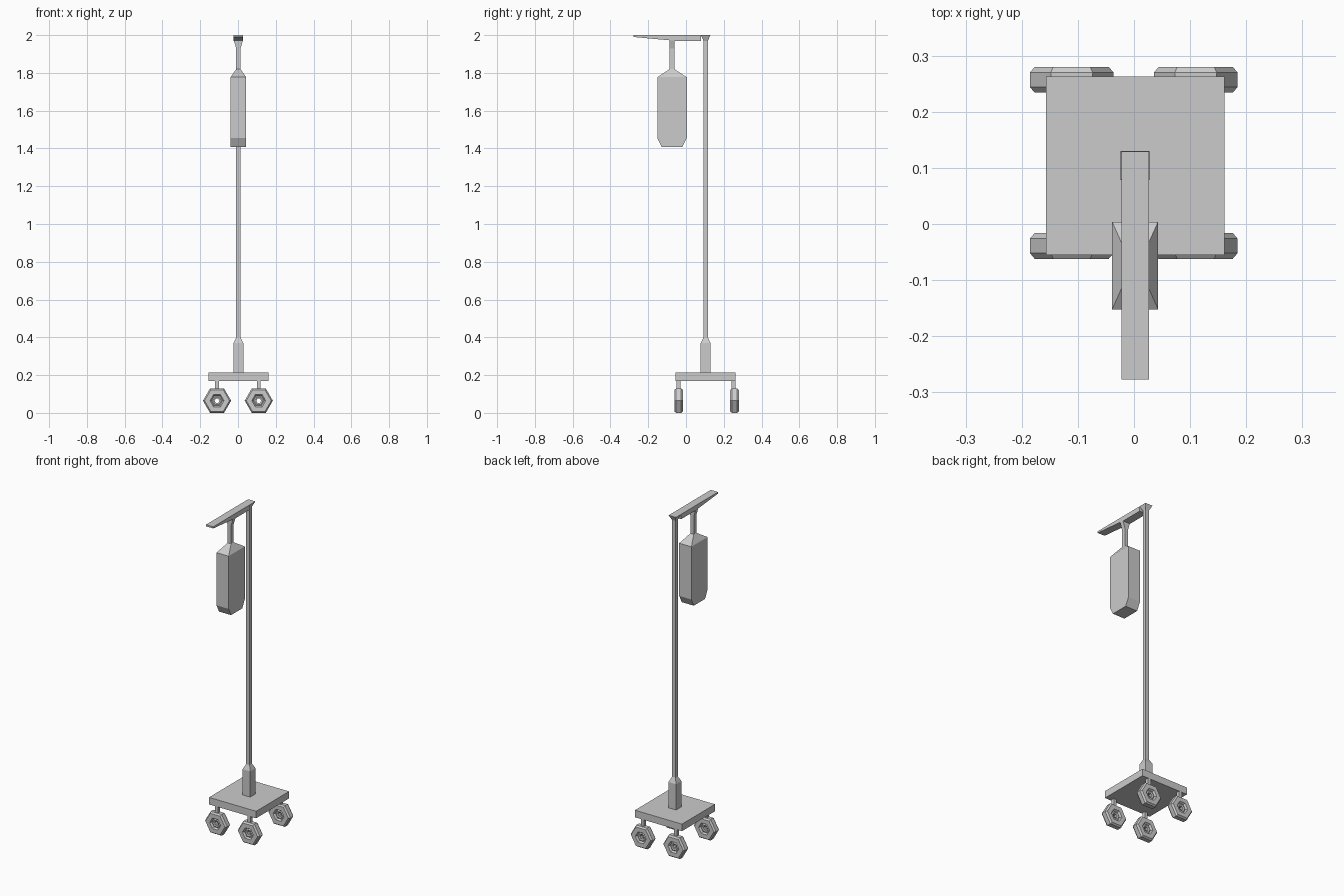
import bpy, bmesh, math

if "Cube" in bpy.data.objects:
    bpy.data.objects.remove(bpy.data.objects["Cube"])


def finish(name, bm):
    bmesh.ops.recalc_face_normals(bm, faces=bm.faces)
    me = bpy.data.meshes.new(name)
    bm.to_mesh(me)
    bm.free()
    ob = bpy.data.objects.new(name, me)
    bpy.context.collection.objects.link(ob)
    return ob


def loft(name, cx, cy, sections):
    """Stack of rectangles: (z, half_x, half_y), closed at both ends."""
    bm = bmesh.new()
    rings = [[bm.verts.new((cx + sx * hx, cy + sy * hy, z))
              for sx, sy in ((-1, -1), (1, -1), (1, 1), (-1, 1))]
             for z, hx, hy in sections]
    for a, b in zip(rings, rings[1:]):
        for i in range(4):
            j = (i + 1) % 4
            bm.faces.new((a[i], a[j], b[j], b[i]))
    bm.faces.new(rings[0][::-1])
    bm.faces.new(rings[-1])
    return finish(name, bm)


def extrude_x(name, cx, half, profile):
    """Extrude a (y, z) outline along x."""
    bm = bmesh.new()
    face = bm.faces.new([bm.verts.new((cx - half, y, z)) for y, z in profile])
    ext = bmesh.ops.extrude_face_region(bm, geom=[face])["geom"]
    bmesh.ops.translate(bm, vec=(2 * half, 0, 0),
                        verts=[v for v in ext if isinstance(v, bmesh.types.BMVert)])
    return finish(name, bm)


def wheel(name, cx, cy, cz, sides=6):
    """Closed (radius, y) profile spun around the axle."""
    half = [(0.0745, 0.013), (0.066, 0.023), (0.037, 0.023),
            (0.029, 0.012), (0.022, 0.015), (0.013, 0.012)]
    profile = half + [(r, -y) for r, y in reversed(half)]
    bm = bmesh.new()
    rings = []
    for k in range(sides):
        a = 2 * math.pi * k / sides
        rings.append([bm.verts.new((cx + r * math.cos(a), cy + y, cz + r * math.sin(a)))
                      for r, y in profile])
    n = len(profile)
    for k in range(sides):
        a, b = rings[k], rings[(k + 1) % sides]
        for i in range(n):
            j = (i + 1) % n
            bm.faces.new((a[i], a[j], b[j], b[i]))
    return finish(name, bm)


CX, POLE_Y, BAG_Y = 0.002, 0.104, -0.074

# Base plate, sleeve, pole and flared pole head
loft("base_plate", CX, POLE_Y, [(0.17, 0.159, 0.159), (0.213, 0.159, 0.159)])
loft("pole", CX, POLE_Y, [
    (0.213, 0.026, 0.026), (0.37, 0.026, 0.026), (0.40, 0.0115, 0.0115),
    (1.97, 0.0115, 0.0115), (2.0, 0.0245, 0.0255)])

# Tapered hanging arm
extrude_x("arm", CX, 0.0245, [
    (0.08, 2.0), (-0.277, 2.0), (-0.277, 1.99), (-0.06, 1.97), (0.08, 1.97)])

# Hanger rod, flaring sideways into the arm
loft("hanger", CX, BAG_Y, [
    (1.815, 0.0115, 0.0125), (1.93, 0.0115, 0.0125), (1.973, 0.0245, 0.0125)])

# Fluid bag
loft("bag", CX, BAG_Y, [
    (1.408, 0.041, 0.054), (1.455, 0.041, 0.078),
    (1.777, 0.041, 0.078), (1.82, 0.0115, 0.0125)])

# Four castors with stems
for fb, y in (("front", -0.039), ("back", 0.257)):
    for lr, x in (("left", -0.111), ("right", 0.110)):
        wheel(f"{fb}_{lr}_wheel", x, y, 0.0645)
        loft(f"{fb}_{lr}_stem", x, y if fb == "front" else y - 0.005,
             [(0.122, 0.01, 0.01), (0.17, 0.01, 0.01)])
